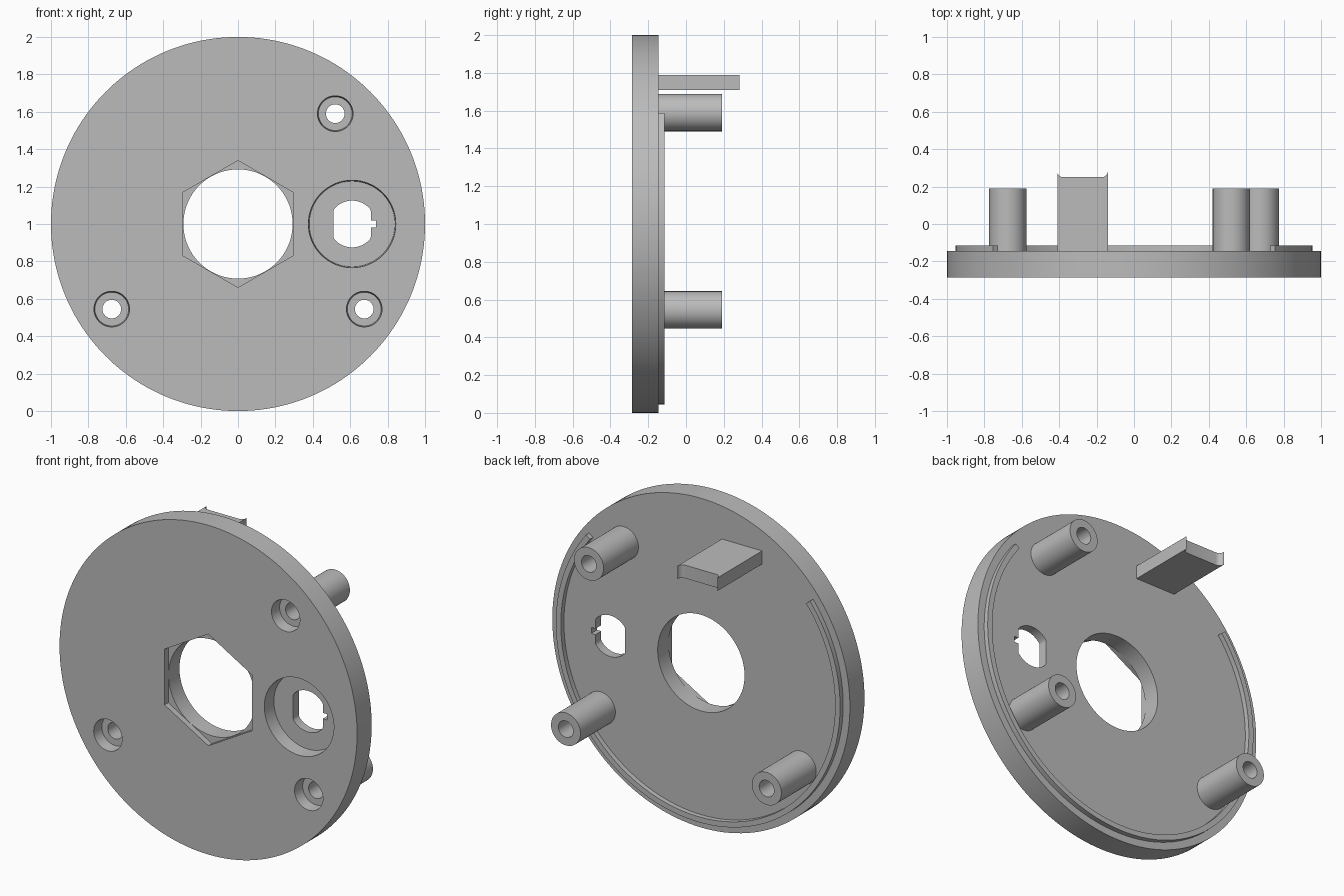
import bpy, bmesh, math

cube = bpy.data.objects.get("Cube")
if cube:
    bpy.data.objects.remove(cube, do_unlink=True)

grey = bpy.data.materials.new("plain grey")
grey.use_nodes = True
COLOUR = (0.5, 0.5, 0.5, 1)
grey.diffuse_color = COLOUR
grey.node_tree.nodes["Principled BSDF"].inputs["Base Color"].default_value = COLOUR

FRONT, BACK = -0.285, -0.145     # plate faces along y
OUT = 0.02                       # cutter overshoot
CENTRE = (0, 1)
SOCKET = (0.61, 1)
POSTS = {"upper_left": (0.52, 1.59), "lower_left": (0.675, 0.545),
         "lower_right": (-0.675, 0.545)}


def circle(c, r, n=64, start=0.0):
    return [(c[0] + r * math.cos(start + math.tau * i / n),
             c[1] + r * math.sin(start + math.tau * i / n)) for i in range(n)]


def box(x0, x1, z0, z1):
    return [(x0, z0), (x1, z0), (x1, z1), (x0, z1)]


def prism(name, loop, y0, y1, back_loop=None):
    """Loft an (x, z) outline along y, optionally to a different back outline."""
    bm = bmesh.new()
    a = [bm.verts.new((x, y0, z)) for x, z in loop]
    b = [bm.verts.new((x, y1, z)) for x, z in (back_loop or loop)]
    n = len(a)
    bm.faces.new(a)
    bm.faces.new(b[::-1])
    for i in range(n):
        j = (i + 1) % n
        bm.faces.new((a[i], b[i], b[j], a[j]))
    bmesh.ops.recalc_face_normals(bm, faces=bm.faces)
    mesh = bpy.data.meshes.new(name)
    bm.to_mesh(mesh)
    bm.free()
    mesh.materials.append(grey)
    ob = bpy.data.objects.new(name, mesh)
    bpy.context.collection.objects.link(ob)
    return ob


def select(ob):
    bpy.ops.object.select_all(action="DESELECT")
    ob.select_set(True)
    bpy.context.view_layer.objects.active = ob


def cut(ob, cutter):
    cutter.hide_render = True
    select(ob)
    mod = ob.modifiers.new("cut", "BOOLEAN")
    mod.operation, mod.solver, mod.object = "DIFFERENCE", "EXACT", cutter
    bpy.ops.object.modifier_apply(modifier=mod.name)
    bpy.data.objects.remove(cutter, do_unlink=True)


def smooth(ob):
    select(ob)
    bpy.ops.object.shade_smooth_by_angle(angle=math.radians(30))


# Round plate with its central hole and hexagonal front pocket
plate = prism("plate", circle(CENTRE, 1, 160), FRONT, BACK)
cut(plate, prism("centre_cutter", circle(CENTRE, 0.292, 96), FRONT - OUT, BACK + OUT))
cut(plate, prism("hex_cutter", circle(CENTRE, 0.339, 6, math.pi / 2),
                 FRONT - OUT, FRONT + 0.035))

# Round recess with a flat-sided keyed hole
cut(plate, prism("recess_cutter", circle(SOCKET, 0.235), FRONT - OUT, FRONT + 0.085,
                 circle(SOCKET, 0.229)))
flat = 0.1
keyed = [(min(max(x, SOCKET[0] - flat), SOCKET[0] + flat), z)
         for x, z in circle(SOCKET, 0.125, 64)]
cut(plate, prism("keyed_cutter", keyed, FRONT - OUT, BACK + OUT))
cut(plate, prism("notch_cutter", box(0.65, 0.738, 0.982, 1.018), FRONT - OUT, BACK + OUT))

# Hollow posts, each with a screw hole and counterbore in the plate
for place, c in POSTS.items():
    cut(plate, prism("bore_cutter", circle(c, 0.05, 32), FRONT - OUT, BACK + OUT))
    cut(plate, prism("counterbore_cutter", circle(c, 0.097, 48), FRONT - OUT,
                     FRONT + 0.07, circle(c, 0.09, 48)))
    post = prism("post_" + place, circle(c, 0.099, 48), BACK, 0.19)
    cut(post, prism("post_bore_cutter", circle(c, 0.05, 32), BACK - OUT, 0.19 + OUT))
    smooth(post)
smooth(plate)

# Raised arc on the back, open at the top
start, end = math.radians(142), math.radians(398)
angles = [start + (end - start) * i / 110 for i in range(111)]
arc = [(r * math.cos(t), 1 + r * math.sin(t))
       for r, run in ((0.955, angles), (0.922, angles[::-1])) for t in run]
smooth(prism("locating_rim", arc, BACK, -0.115))

# Tab whose end flares into two pointed corners
left, right, tip, fillet = -0.41, -0.14, 0.282, 0.032
quarter = [math.pi / 2 * i / 8 for i in range(9)]
flare = [(fillet * (1 - math.cos(t)), tip - fillet * math.sin(t)) for t in quarter]
outline = [(left, BACK)] + [(left + d, y) for d, y in flare]
outline += [(right - d, y) for d, y in flare[::-1]] + [(right, BACK)]
tab = prism("tab", outline, 1.71, 1.79)
for v in tab.data.vertices:      # outline was drawn in plan, so swap y and z
    x, y, z = v.co
    v.co = (x, z, y)
tab.data.flip_normals()
smooth(tab)
